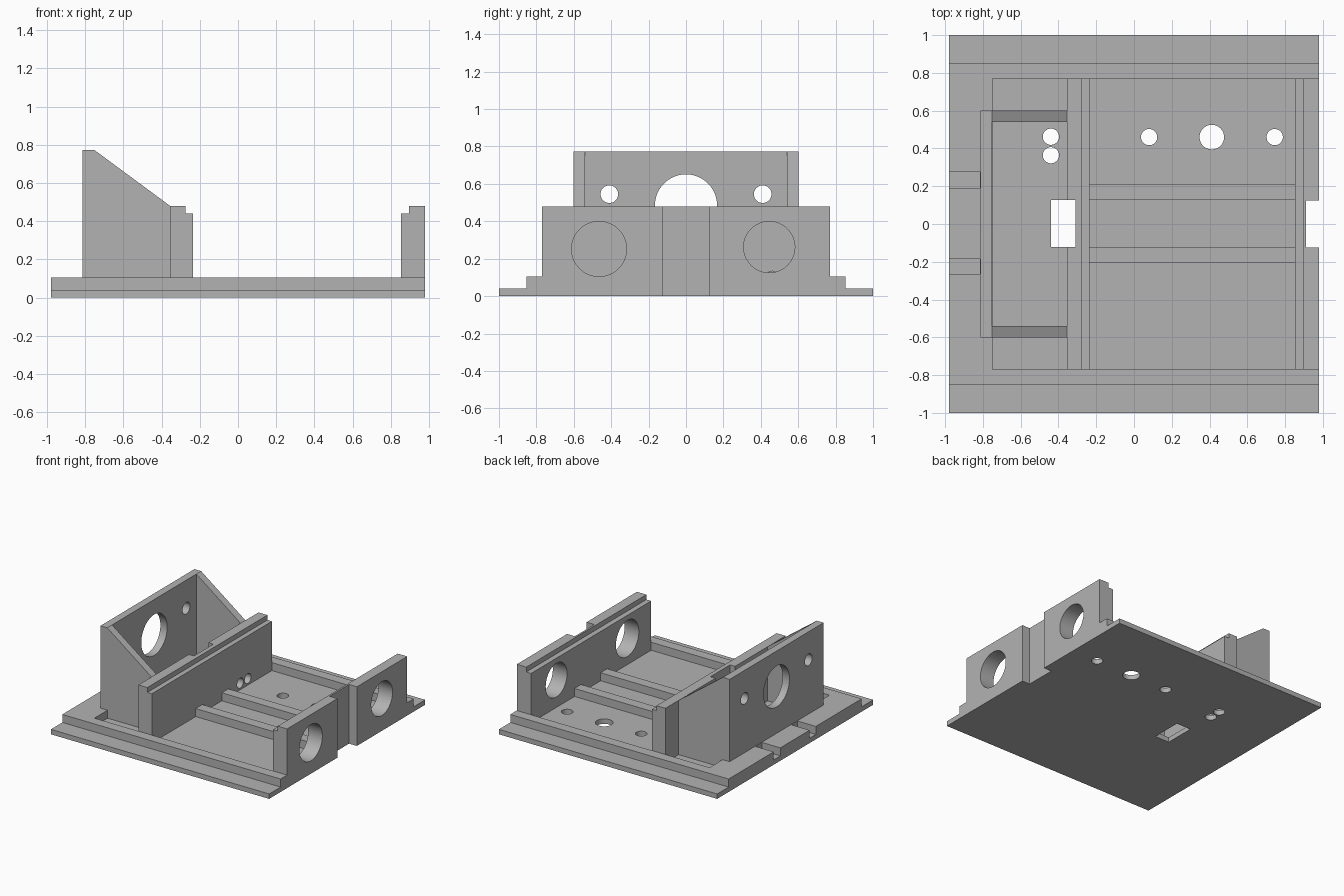
import bpy, bmesh, math
from mathutils import Vector, Matrix

if "Cube" in bpy.data.objects:
    bpy.data.objects.remove(bpy.data.objects["Cube"])

grey = bpy.data.materials.new("plain grey")
grey.use_nodes = True
grey.diffuse_color = (0.45, 0.45, 0.45, 1)
grey.node_tree.nodes["Principled BSDF"].inputs["Base Color"].default_value = grey.diffuse_color


def finish(name, bm):
    bmesh.ops.recalc_face_normals(bm, faces=bm.faces)
    mesh = bpy.data.meshes.new(name)
    bm.to_mesh(mesh)
    bm.free()
    mesh.materials.append(grey)
    obj = bpy.data.objects.new(name, mesh)
    bpy.context.collection.objects.link(obj)
    return obj


def prism(name, profile, axis, start, end):
    """Extrude a (horizontal, z) profile along x or y."""
    bm = bmesh.new()
    place = (lambda h, z: (start, h, z)) if axis == "x" else (lambda h, z: (h, start, z))
    face = bm.faces.new([bm.verts.new(place(h, z)) for h, z in profile])
    new = bmesh.ops.extrude_face_region(bm, geom=[face])["geom"]
    move = Vector((end - start, 0, 0) if axis == "x" else (0, end - start, 0))
    bmesh.ops.translate(bm, vec=move, verts=[v for v in new if isinstance(v, bmesh.types.BMVert)])
    return finish(name, bm)


def box(name, x, y, z):
    return prism(name, [(x[0], z[0]), (x[1], z[0]), (x[1], z[1]), (x[0], z[1])], "y", *y)


def drill(axis, centre, radius, length):
    bm = bmesh.new()
    turn = Matrix.Rotation(math.pi / 2, 4, "Y") if axis == "x" else Matrix()
    bmesh.ops.create_cone(bm, cap_ends=True, segments=48, radius1=radius, radius2=radius,
                          depth=length, matrix=Matrix.Translation(centre) @ turn)
    return finish("cutter", bm)


def cut(obj, cutters):
    for c in cutters:
        c.hide_render = True
        mod = obj.modifiers.new("cut", "BOOLEAN")
        mod.operation, mod.solver, mod.object = "DIFFERENCE", "EXACT", c
    graph = bpy.context.evaluated_depsgraph_get()
    mesh = bpy.data.meshes.new_from_object(obj.evaluated_get(graph))
    obj.modifiers.clear()
    obj.data = mesh
    mesh.name = obj.name
    for c in cutters:
        bpy.data.objects.remove(c)


def wire_slot():
    return box("cutter", (-0.44, -0.31), (-0.122, 0.128), (-0.2, 1))


def end_notch():
    return box("cutter", (0.91, 1.2), (-0.125, 0.125), (-0.2, 1))


FLOOR, RIM, WALL = 0.04, 0.105, 0.48

# Base with side flanges, recessed floor, edge grooves and screw holes
half = [(1, 0), (1, FLOOR), (0.853, FLOOR), (0.853, RIM)]
base = prism("base_plate", half + [(-y, z) for y, z in reversed(half)], "x", -0.98, 0.98)
floor_holes = [(0.08, 0.46, 0.043), (0.412, 0.46, 0.065), (0.745, 0.46, 0.043),
               (-0.44, 0.462, 0.043), (-0.44, 0.364, 0.043)]
cut(base, [box("cutter", (-0.75, 1.2), (-0.77, 0.77), (FLOOR, 0.3)),
           box("cutter", (-1.2, -0.815), (0.19, 0.275), (FLOOR, 0.3)),
           box("cutter", (-1.2, -0.815), (-0.265, -0.185), (FLOOR, 0.3)),
           wire_slot(), end_notch()]
    + [drill("z", (x, y, 0), r, 0.5) for x, y, r in floor_holes])

# Floor ridges
for name, y in (("rear_ridge", (0.128, 0.212)), ("front_ridge", (-0.207, -0.122))):
    box(name, (-0.235, 0.852), y, (FLOOR, RIM))

# Middle wall with a stepped top edge, cable notch and two small low holes
middle = prism("middle_wall", [(-0.355, FLOOR), (-0.235, FLOOR), (-0.235, 0.44),
                               (-0.275, 0.44), (-0.275, WALL), (-0.355, WALL)], "y", -0.77, 0.77)
cut(middle, [wire_slot()] + [drill("x", (-0.29, y, 0.093), 0.04, 0.3) for y in (0.364, 0.462)])

# Left end wall with a stepped top edge, outer notch and two round openings
end = prism("end_wall", [(0.852, FLOOR), (0.98, FLOOR), (0.98, WALL), (0.895, WALL),
                         (0.895, 0.44), (0.852, 0.44)], "y", -0.77, 0.77)
cut(end, [end_notch(), drill("x", (0.92, -0.465, 0.252), 0.147, 0.5),
          drill("x", (0.92, 0.445, 0.262), 0.137, 0.5)])

# Tall bracket panel with a large opening and two screw holes
panel = box("bracket_panel", (-0.813, -0.752), (-0.602, 0.602), (RIM, 0.773))
cut(panel, [drill("x", (-0.78, 0, 0.485), 0.166, 0.4)]
    + [drill("x", (-0.78, y, 0.545), 0.047, 0.4) for y in (-0.41, 0.41)])

# Sloping side braces of the bracket
for name, side in (("front_brace", -1), ("rear_brace", 1)):
    prism(name, [(-0.752, FLOOR), (-0.355, FLOOR), (-0.355, WALL), (-0.752, 0.773)],
          "y", side * 0.54, side * 0.602)

# Smooth hole walls, sharp edges
bpy.ops.object.select_all(action="DESELECT")
for obj in bpy.context.collection.objects:
    if obj.type == "MESH":
        obj.select_set(True)
        bpy.context.view_layer.objects.active = obj
bpy.ops.object.shade_smooth_by_angle(angle=math.radians(30))
